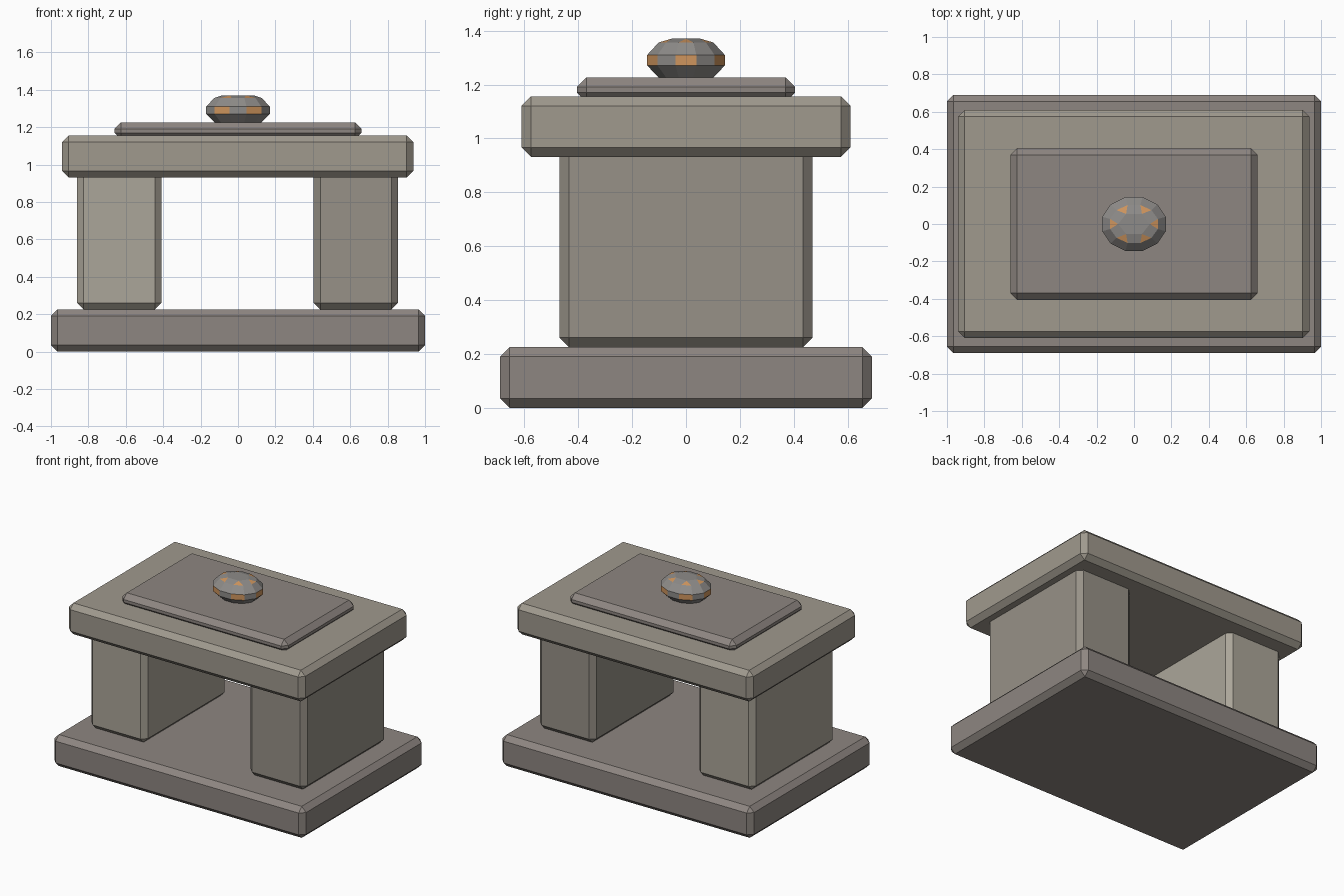
import bpy, bmesh, math

if "Cube" in bpy.data.objects:
    bpy.data.objects.remove(bpy.data.objects["Cube"])


def material(name, rgb):
    m = bpy.data.materials.new(name)
    m.diffuse_color = (*rgb, 1)
    m.use_nodes = True
    m.node_tree.nodes["Principled BSDF"].inputs["Base Color"].default_value = m.diffuse_color
    return m


def finish(name, bm, mats):
    bmesh.ops.recalc_face_normals(bm, faces=bm.faces)
    me = bpy.data.meshes.new(name)
    bm.to_mesh(me)
    bm.free()
    for m in mats:
        me.materials.append(m)
    ob = bpy.data.objects.new(name, me)
    bpy.context.collection.objects.link(ob)
    return ob


def block(name, x, y, z, mat, bevel=0.035):
    """Chamfered stone block from (min, max) ranges."""
    bm = bmesh.new()
    bmesh.ops.create_cube(bm, size=1)
    for v in bm.verts:
        v.co = [(a + b) / 2 + c * (b - a) for c, (a, b) in zip(v.co, (x, y, z))]
    bmesh.ops.bevel(bm, geom=bm.edges[:], offset=bevel, segments=1,
                    profile=0.5, affect='EDGES')
    return finish(name, bm, [mat])


brown = material("brown_stone", (0.27, 0.24, 0.22))
pale = material("pale_stone", (0.41, 0.38, 0.32))
mid = material("mid_stone", (0.31, 0.285, 0.245))
warm = material("warm_stone", (0.35, 0.32, 0.27))
grey = material("gem_grey", (0.27, 0.26, 0.25))
orange = material("gem_orange", (0.62, 0.30, 0.11))

# Stacked slabs and the two pillars
block("base_slab", (-1, 1), (-0.69, 0.69), (0, 0.226), brown)
block("left_pillar", (-0.86, -0.41), (-0.47, 0.47), (0.226, 0.97), pale)
block("right_pillar", (0.405, 0.855), (-0.47, 0.47), (0.226, 0.97), mid)
block("top_slab", (-0.94, 0.937), (-0.61, 0.61), (0.932, 1.156), warm)
block("raised_panel", (-0.66, 0.66), (-0.405, 0.405), (1.135, 1.226), brown)

# Faceted gem: hexagonal table over twelve-sided rings, alternate facets orange
bm = bmesh.new()


def ring(count, start, rx, ry, z):
    angles = [math.radians(start + 360 * i / count) for i in range(count)]
    return [bm.verts.new((rx * math.cos(a), ry * math.sin(a), z)) for a in angles]


table = ring(6, 0, 0.085, 0.062, 1.37)
rings = [ring(12, -15, rx, ry, z) for rx, ry, z in (
    (0.132, 0.105, 1.356), (0.176, 0.149, 1.31),
    (0.176, 0.149, 1.27), (0.125, 0.10, 1.222))]
bm.faces.new(table)
bm.faces.new(rings[-1])
crown = rings[0]
for i in range(6):
    a, b, c = crown[2 * i], crown[2 * i + 1], crown[(2 * i + 2) % 12]
    bm.faces.new((table[i], a, b)).material_index = 1
    bm.faces.new((table[i], b, c, table[(i + 1) % 6]))
for level, (hi, lo) in enumerate(zip(rings, rings[1:])):
    for i in range(12):
        j = (i + 1) % 12
        f = bm.faces.new((hi[i], lo[i], lo[j], hi[j]))
        f.material_index = 1 if level == 1 and i % 2 == 0 else 0
finish("gem", bm, [grey, orange])
